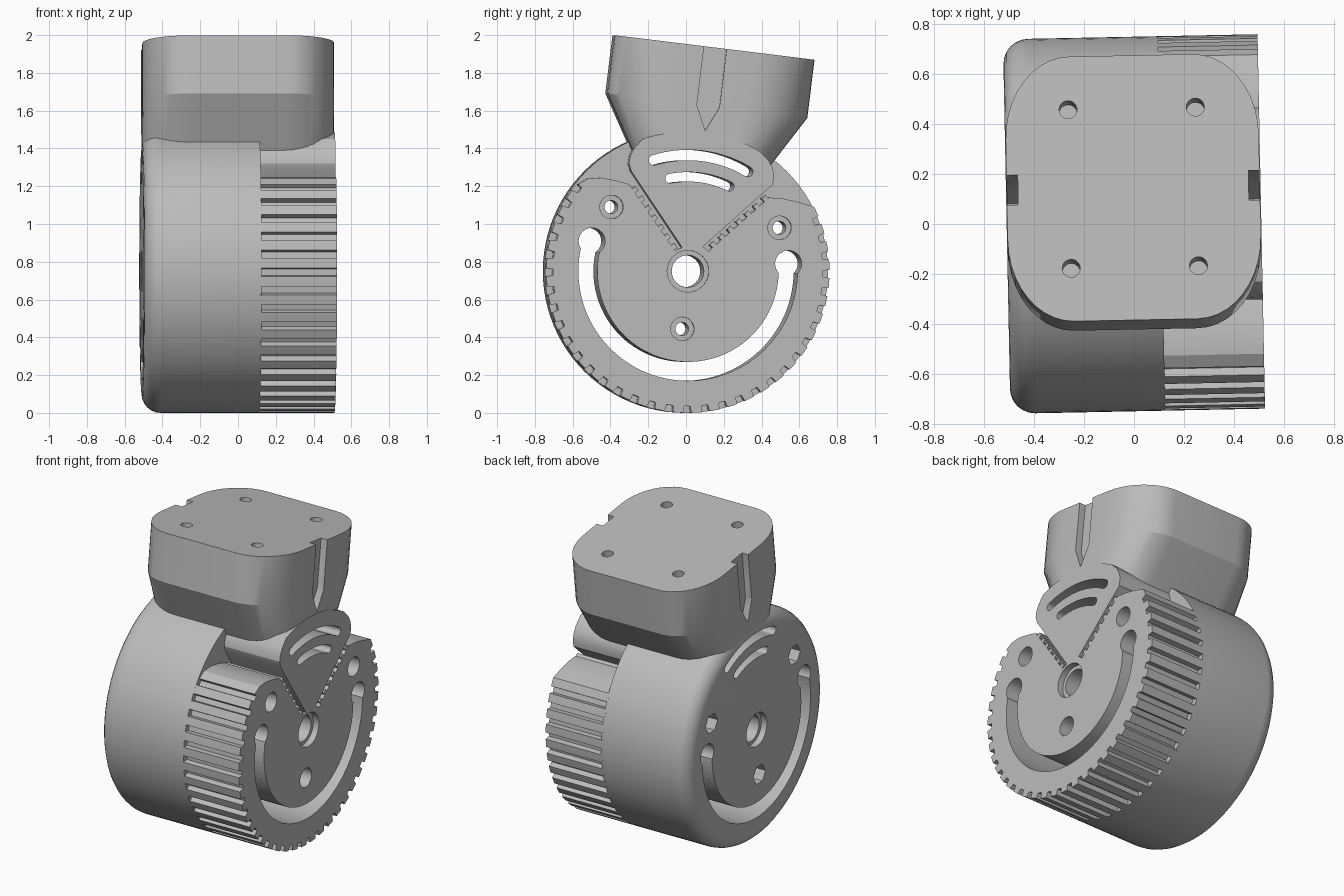
import bpy, bmesh, math
from mathutils import Matrix, Vector

cube = bpy.data.objects.get("Cube")
if cube:
    bpy.data.objects.remove(cube, do_unlink=True)

grey = bpy.data.materials.new("plain grey")
grey.use_nodes = True
grey.diffuse_color = (0.5, 0.5, 0.5, 1)
grey.node_tree.nodes["Principled BSDF"].inputs["Base Color"].default_value = (0.5, 0.5, 0.5, 1)

TILT = Matrix.Rotation(math.radians(-7), 4, 'X')
PLACE = Matrix.Translation((0, 0, 0.75)) @ Matrix.Rotation(math.radians(1.15), 4, 'Z')


def arc(r, a0, a1, n, c=(0, 0)):
    """Points on an arc in the y-z plane, angles in degrees."""
    angles = [math.radians(a0 + (a1 - a0) * i / n) for i in range(n + 1)]
    return [(c[0] + r * math.cos(a), c[1] + r * math.sin(a)) for a in angles]


def circle(r, c=(0, 0), n=32):
    return arc(r, 0, 360, n, c)[:-1]


def curved_slot(r, w, a0, a1, n):
    """Arc-shaped slot with round ends."""
    e0, e1 = arc(r, a0, a1, 1)
    return (arc(r + w / 2, a0, a1, n) + arc(w / 2, a1, a1 + 180, 8, e1)[1:-1]
            + arc(r - w / 2, a1, a0, n) + arc(w / 2, a0 + 180, a0 + 360, 8, e0)[1:-1])


def loft(name, rings, matrix=Matrix()):
    """Closed solid through rings of matching 3D points."""
    bm = bmesh.new()
    rows = [[bm.verts.new(matrix @ Vector(p)) for p in ring] for ring in rings]
    for a, b in zip(rows, rows[1:]):
        for i in range(len(a)):
            j = (i + 1) % len(a)
            bm.faces.new((a[i], a[j], b[j], b[i]))
    bm.faces.new(rows[0])
    bm.faces.new(rows[-1])
    bmesh.ops.recalc_face_normals(bm, faces=bm.faces)
    mesh = bpy.data.meshes.new(name)
    bm.to_mesh(mesh)
    bm.free()
    mesh.materials.append(grey)
    ob = bpy.data.objects.new(name, mesh)
    bpy.context.collection.objects.link(ob)
    return ob


def prism(name, outline, x0, x1, matrix=Matrix()):
    return loft(name, [[(x, y, z) for y, z in outline] for x in (x0, x1)], matrix)


def rack(a, b, depth, n):
    """Square teeth along a line, standing out to its left."""
    a, b = Vector(a), Vector(b)
    d = b - a
    side = Vector((-d.y, d.x)).normalized() * depth
    pts = [a]
    for i in range(n):
        lo, hi = a + d * (i + 0.45) / n, a + d * (i + 0.9) / n
        pts += [lo, lo + side, hi + side, hi]
    return [tuple(p) for p in pts + [b]]


# Drum with a rounded outer rim
fillet = [(-0.41 - 0.1 * math.sin(t), 0.65 + 0.1 * math.cos(t))
          for t in [math.radians(15 * i) for i in range(7)]]
drum = loft("drum", [[(x, y, z) for y, z in circle(r, n=96)] for x, r in [(0.11, 0.75)] + fillet])

# Toothed wheel and fan-shaped neck plate, one outline
TEETH, START, END = 33, 27, -218.4
pitch = (END - START) / TEETH
outline = []
for i in range(TEETH):
    a = START + i * pitch
    outline += arc(0.75, a, a + pitch * 0.55, 2) + arc(0.715, a + pitch * 0.6, a + pitch * 0.95, 1)
outline += [(-0.58, 0.46), (-0.53, 0.49), (-0.46, 0.495), (-0.38, 0.48)]
outline += rack((-0.31, 0.46), (-0.07, 0.11), 0.022, 7)
outline += [(-0.03, 0.125), (-0.3, 0.53), (-0.312, 0.57), (-0.305, 0.61), (-0.285, 0.65)]
outline += arc(0.74, 109, 59, 16)
outline += [(0.425, 0.59), (0.447, 0.55), (0.457, 0.51), (0.45, 0.46), (0.08, 0.13)]
outline += rack((0.11, 0.105), (0.43, 0.39), 0.022, 7)
outline += [(0.5, 0.385), (0.57, 0.37)]
wheel = prism("toothed_wheel", outline, 0.10, 0.51)

# Tilted head: rounded block tapering down to the drum
HX, HY, RX, RY = 0.507, 0.534, 0.26, 0.33
section = []
for q, (sx, sy) in enumerate([(1, 1), (-1, 1), (-1, -1), (1, -1)]):
    for p, s in arc(1, 90 * q, 90 * q + 90, 10):
        section.append((sx * (HX - RX) + RX * p, sy * (HY - RY) + RY * s))
head = loft("head", [[(x, y * k, u) for x, y in section]
                     for u, k in [(0.56, 0.64), (0.883, 1), (1.193, 1)]], TILT)

# Cutters through the drum, wheel and neck
bores = [prism("cut_ring_slot", curved_slot(0.53, 0.1, 162.6, 364.3, 64), -0.7, 0.7),
         prism("cut_long_neck_slot", curved_slot(0.615, 0.055, 59, 107, 16), -0.7, 0.7),
         prism("cut_short_neck_slot", curved_slot(0.5, 0.05, 64, 101, 12), -0.7, 0.7),
         prism("cut_axle", circle(0.085), -0.7, 0.7)]
for end in (162.6, 4.3):
    bores.append(prism("cut_slot_end", circle(0.07, arc(0.533, end, end, 1)[0]), -0.7, 0.7))
for s in (-1, 1):
    bores.append(prism("cut_axle_recess", circle(0.11), s * 0.47, s * 0.7))
for c in [(-0.405, 0.34), (0.485, 0.23), (-0.03, -0.305)]:
    bores += [prism("cut_screw", circle(0.035, c), -0.7, 0.7),
              prism("cut_screw_seat", circle(0.062, c), 0.42, 0.7),
              prism("cut_nut_seat", circle(0.065, c, 6), -0.7, -0.42)]

# Cutters for the head: pointed side channels and four top holes
channel = [(-0.06, 1.3), (-0.06, 0.88), (0, 0.75), (0.06, 0.88), (0.06, 1.3)]
sockets = [prism("cut_channel", channel, s * 0.462, s * 0.7, TILT) for s in (-1, 1)]
for sx in (-1, 1):
    for sy in (-1, 1):
        ring = circle(0.036, (sx * 0.255, sy * 0.32), 20)
        sockets.append(loft("cut_top_hole", [[(x, y, u) for x, y in ring] for u in (1.06, 1.3)], TILT))


def carve(ob, cutters):
    bpy.context.view_layer.objects.active = ob
    for c in cutters:
        m = ob.modifiers.new(c.name, 'BOOLEAN')
        m.operation, m.solver, m.object = 'DIFFERENCE', 'EXACT', c
        bpy.ops.object.modifier_apply(modifier=m.name)


carve(drum, bores)
carve(wheel, bores)
carve(head, sockets + bores[1:3])
for c in bores + sockets:
    bpy.data.objects.remove(c, do_unlink=True)

# Shading and final placement
for ob in (drum, wheel, head):
    ob.matrix_world = PLACE
    bpy.ops.object.select_all(action='DESELECT')
    ob.select_set(True)
    bpy.context.view_layer.objects.active = ob
    bpy.ops.object.shade_smooth_by_angle(angle=math.radians(25))
